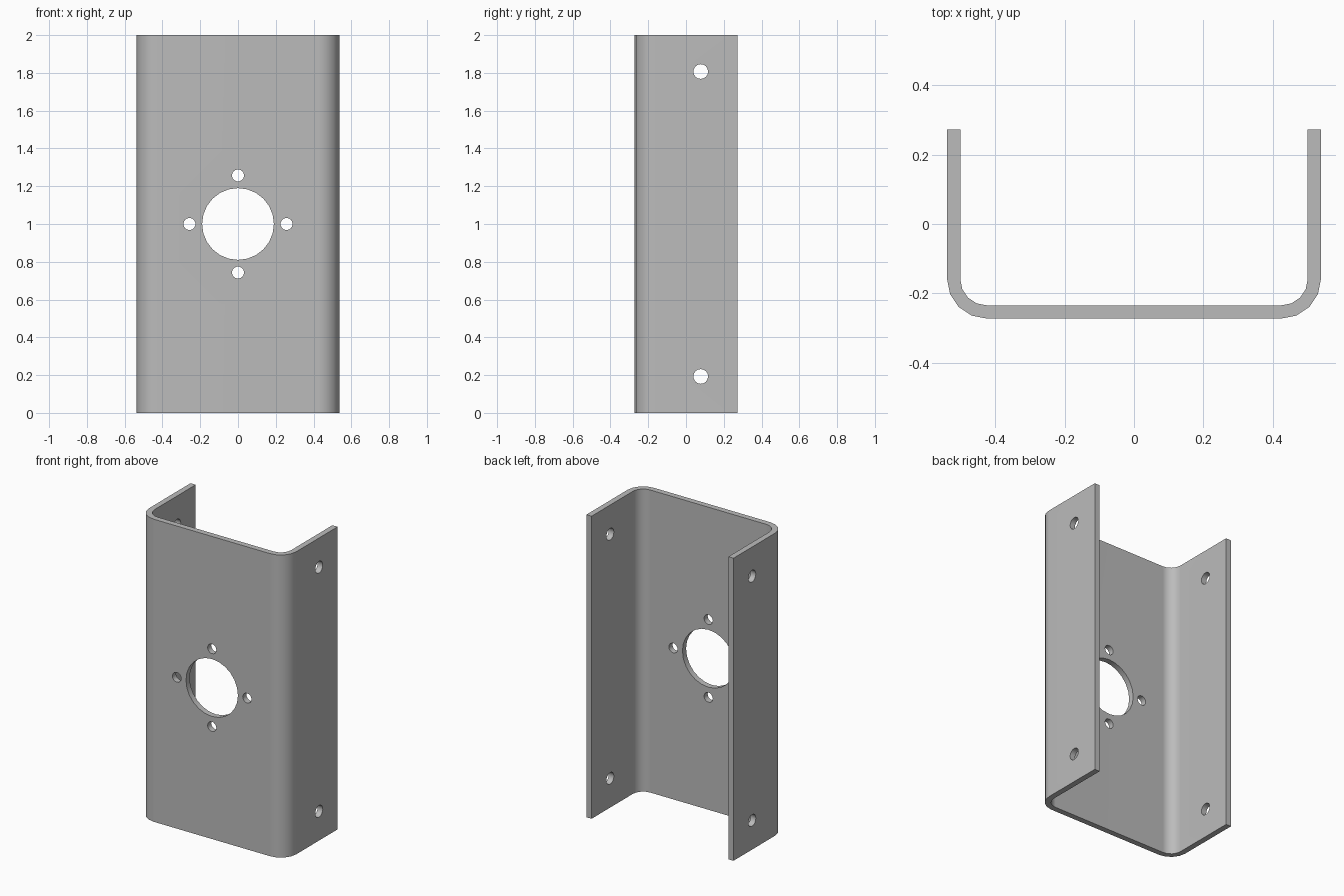
import bpy, bmesh
from math import sin, cos, pi
from mathutils import Matrix, Vector

if "Cube" in bpy.data.objects:
    bpy.data.objects.remove(bpy.data.objects["Cube"])

HALF_W, HALF_D, HEIGHT, THICK, BEND = 0.538, 0.272, 2.0, 0.038, 0.113
STEPS = 4

steel = bpy.data.materials.new("grey steel")
steel.use_nodes = True
colour = (0.5, 0.5, 0.5, 1)
steel.diffuse_color = colour
steel.node_tree.nodes["Principled BSDF"].inputs["Base Color"].default_value = colour


def u_line(inset):
    """Path of the bent sheet, from the left rear edge to the right rear edge."""
    cx, cy, r = HALF_W - BEND, BEND - HALF_D, BEND - inset
    half = [(HALF_W - inset, HALF_D)]
    for i in range(STEPS + 1):
        a = pi / 2 * i / STEPS
        half.append((cx + r * cos(a), cy - r * sin(a)))
    return half + [(-x, y) for x, y in reversed(half)]


def link(name, bm):
    bmesh.ops.recalc_face_normals(bm, faces=bm.faces)
    mesh = bpy.data.meshes.new(name)
    bm.to_mesh(mesh)
    bm.free()
    mesh.materials.append(steel)
    ob = bpy.data.objects.new(name, mesh)
    bpy.context.collection.objects.link(ob)
    return ob


# Bent sheet: U-shaped profile extruded upwards
bm = bmesh.new()
outline = u_line(0) + u_line(THICK)[::-1]
base = bm.faces.new([bm.verts.new((x, y, 0)) for x, y in outline])
top = bmesh.ops.extrude_face_region(bm, geom=[base])
bmesh.ops.translate(bm, vec=(0, 0, HEIGHT),
                    verts=[v for v in top["geom"] if isinstance(v, bmesh.types.BMVert)])
bracket = link("channel_bracket", bm)

# Drill rods for the holes
bm = bmesh.new()


def drill(centre, radius, axis, length, sides):
    turn = Vector(axis).to_track_quat('Z', 'Y').to_matrix().to_4x4()
    bmesh.ops.create_cone(bm, cap_ends=True, segments=sides, radius1=radius,
                          radius2=radius, depth=length,
                          matrix=Matrix.Translation(centre) @ turn)


mid, web_y = HEIGHT / 2, THICK / 2 - HALF_D
drill((0, web_y, mid), 0.19, (0, 1, 0), 0.2, 24)
for i in range(4):
    a = i * pi / 2
    drill((0.257 * cos(a), web_y, mid + 0.257 * sin(a)), 0.032, (0, 1, 0), 0.2, 16)
for z in (0.193, HEIGHT - 0.193):
    drill((0, 0.078, z), 0.039, (1, 0, 0), 2, 16)
cutter = link("hole_cutter", bm)
cutter.hide_render = True

# Cut the holes, then discard the rods
cut = bracket.modifiers.new("holes", 'BOOLEAN')
cut.operation, cut.solver, cut.object = 'DIFFERENCE', 'EXACT', cutter
bpy.ops.object.select_all(action='DESELECT')
bracket.select_set(True)
bpy.context.view_layer.objects.active = bracket
bpy.ops.object.modifier_apply(modifier=cut.name)
bpy.data.objects.remove(cutter)

# Smooth bends and hole walls, crisp edges elsewhere
bpy.ops.object.shade_smooth_by_angle(angle=pi / 6)
even = bracket.modifiers.new("flat_sheet_shading", 'WEIGHTED_NORMAL')
even.keep_sharp = True
